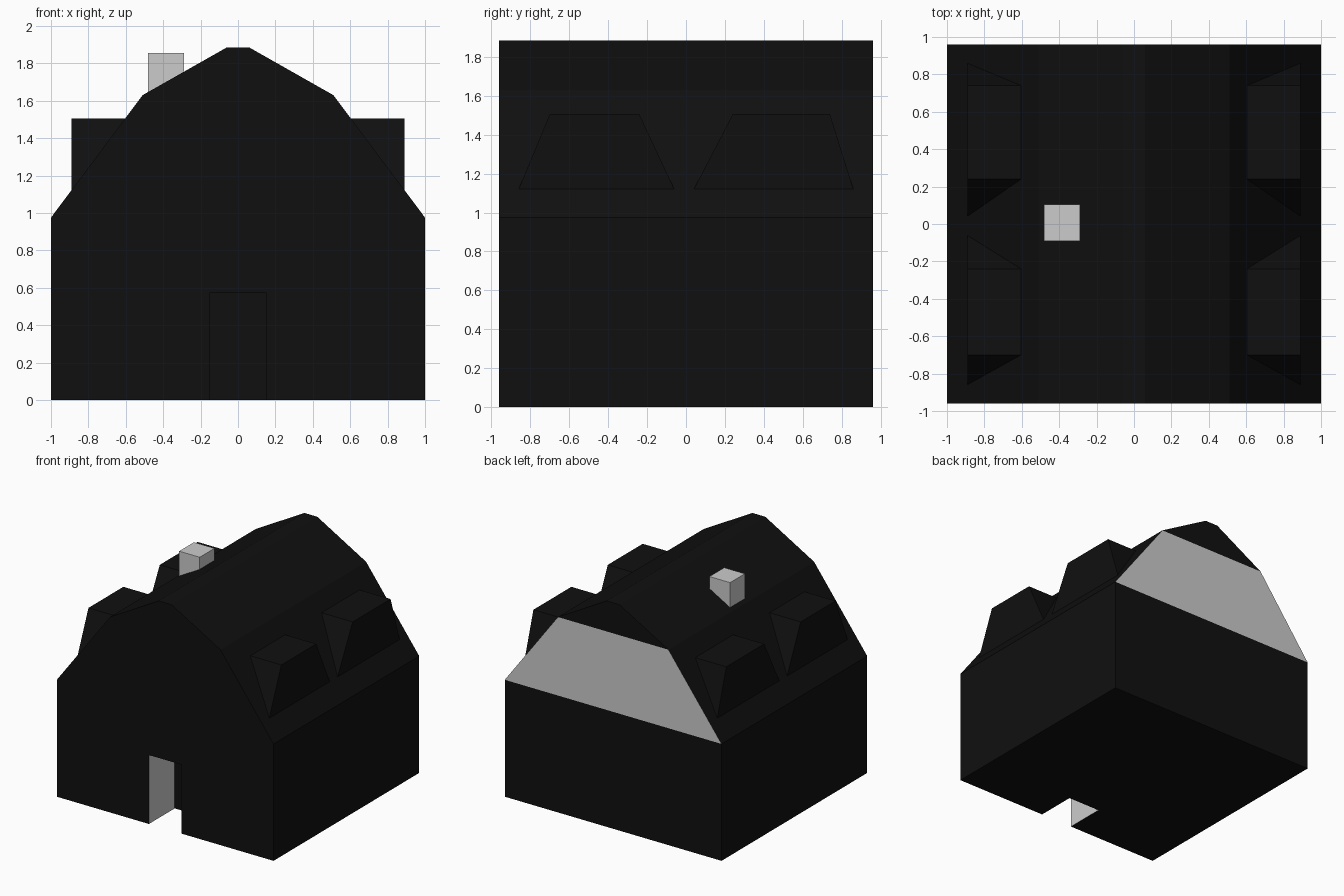
import bpy, bmesh

cube = bpy.data.objects.get("Cube")
if cube:
    bpy.data.objects.remove(cube, do_unlink=True)


def make_material(name, value):
    mat = bpy.data.materials.new(name)
    colour = (value, value, value, 1)
    mat.diffuse_color = colour
    mat.use_nodes = True
    mat.node_tree.nodes["Principled BSDF"].inputs["Base Color"].default_value = colour
    return mat


black = make_material("charcoal black", 0.005)
grey = make_material("light grey", 0.6)


def add_object(name, bm, *mats):
    bmesh.ops.recalc_face_normals(bm, faces=bm.faces[:])
    mesh = bpy.data.meshes.new(name)
    bm.to_mesh(mesh)
    bm.free()
    for mat in mats:
        mesh.materials.append(mat)
    obj = bpy.data.objects.new(name, mesh)
    bpy.context.collection.objects.link(obj)
    return obj


def box(name, low, high, mat):
    bm = bmesh.new()
    bmesh.ops.create_cube(bm, size=1)
    for v in bm.verts:
        v.co = [high[i] if v.co[i] > 0 else low[i] for i in range(3)]
    return add_object(name, bm, mat)


# Barn body: gambrel profile extruded front to back
EAVE, KNEE, DEPTH = 0.975, 1.63, 0.96
half = [(1, 0), (1, EAVE), (0.51, KNEE), (0.06, 1.885)]
profile = half + [(-x, z) for x, z in reversed(half)]
bm = bmesh.new()
front = bm.faces.new([bm.verts.new((x, -DEPTH, z)) for x, z in profile])
extruded = bmesh.ops.extrude_face_region(bm, geom=[front], use_keep_orig=True)
for v in extruded["geom"]:
    if isinstance(v, bmesh.types.BMVert):
        v.co.y = DEPTH
# Divide the gables at the eave and the roof knee
back = [f for f in bm.faces if f.calc_center_median().y > 0.9]
for level in (EAVE, KNEE):
    ends = [v for f in back for v in f.verts if abs(v.co.z - level) < 0.01]
    bmesh.ops.connect_verts(bm, verts=ends)
    back = [f for f in bm.faces if f.calc_center_median().y > 0.9]
body = add_object("barn_body", bm, black, grey)

# Doorway recess cut into the front wall
cutter = box("doorway_cutter", (-0.15, -1.1, -0.1), (0.15, -0.62, 0.575), black)
cutter.hide_render = True
cut = body.modifiers.new("doorway", "BOOLEAN")
cut.operation = "DIFFERENCE"
cut.solver = "EXACT"
cut.object = cutter
bpy.context.view_layer.objects.active = body
bpy.ops.object.modifier_apply(modifier=cut.name)
bpy.data.objects.remove(cutter, do_unlink=True)

# Grey panel on the back gable and grey door jambs
for face in body.data.polygons:
    c, n = face.center, face.normal
    panel = n.y > 0.9 and c.y > 0.9 and EAVE < c.z < KNEE
    jamb = abs(n.x) > 0.9 and abs(c.x) < 0.2
    face.material_index = 1 if panel or jamb else 0


# Wedge dormers with splayed sides, two on each roof slope
def dormer(name, side, base, top):
    bm = bmesh.new()
    outer, inner, low, high = side * 0.89, side * 0.6, 1.12, 1.505
    points = [(outer, base[0], low), (outer, base[1], low)]
    points += [(x, y, high) for x in (outer, inner) for y in top]
    b0, b1, t0, t1, r0, r1 = [bm.verts.new(p) for p in points]
    for verts in ((b0, b1, t1, t0), (t0, t1, r1, r0), (b0, t0, r0),
                  (b1, r1, t1), (b0, r0, r1, b1)):
        bm.faces.new(verts)
    return add_object(name, bm, black)


for side, label in ((1, "left"), (-1, "right")):
    dormer("front_dormer_" + label, side, (-0.86, -0.06), (-0.70, -0.24))
    dormer("back_dormer_" + label, side, (0.04, 0.86), (0.24, 0.74))

# Chimney set into the right roof slope
box("chimney", (-0.48, -0.09, 1.58), (-0.29, 0.105, 1.855), grey)
